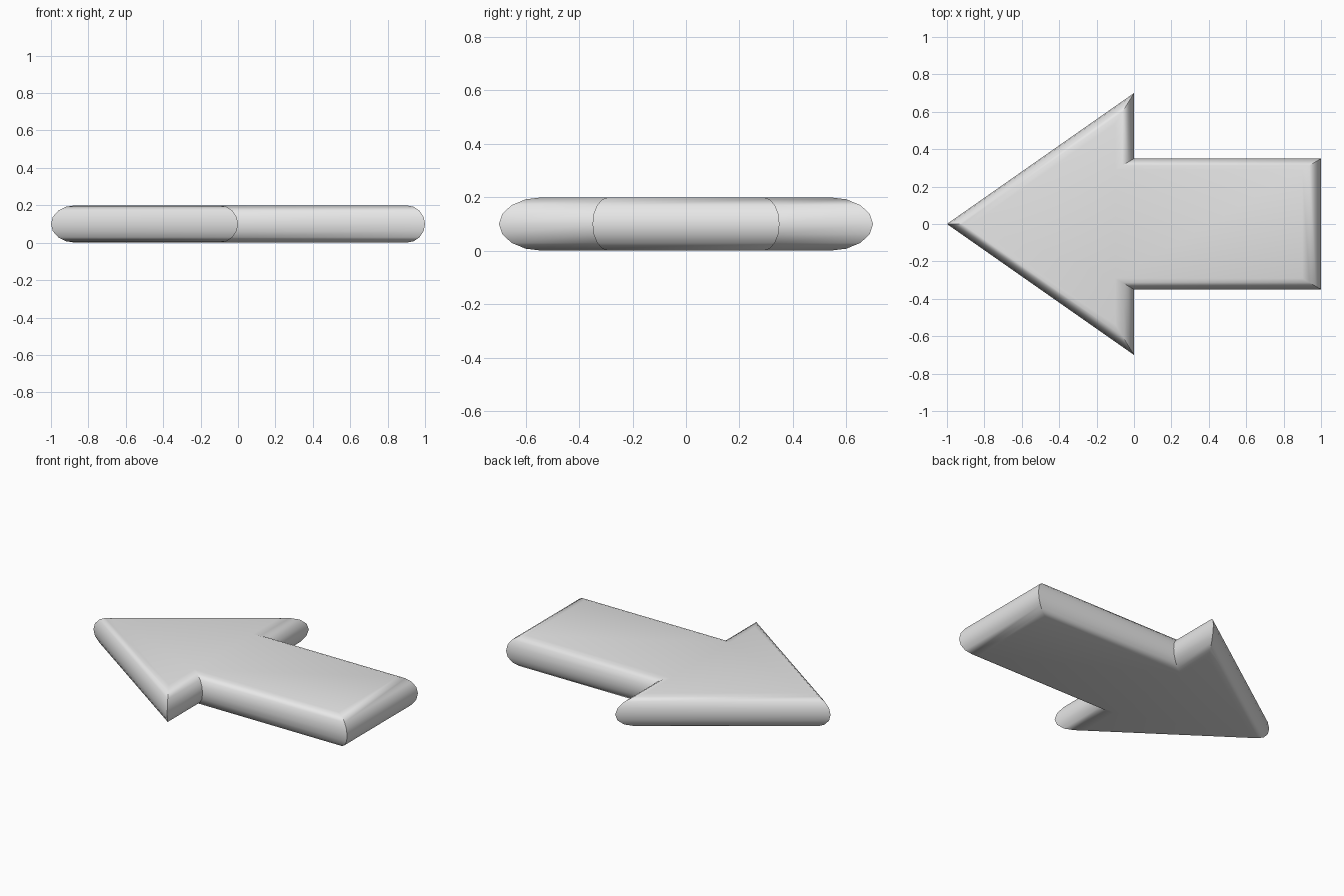
import bpy, bmesh, math
from mathutils import Vector

cube = bpy.data.objects.get("Cube")
if cube:
    bpy.data.objects.remove(cube, do_unlink=True)

RADIUS = 0.1      # rounding of the rim, half the thickness
SQUASH = 0.6      # the rim is narrower across y than along x
STEPS = 8         # facets around the half-round rim

# Arrow outline, counter-clockwise, pointing to -x
half = [(-1, 0), (0, -0.7), (0, -0.35), (1, -0.35)]
outline = half + [(x, -y) for x, y in reversed(half[1:])]
points = [Vector((x, y / SQUASH)) for x, y in outline]


def inward(a, b):
    d = (b - a).normalized()
    return Vector((-d.y, d.x))


def mitre(i):
    p, prev, nxt = points[i], points[i - 1], points[(i + 1) % len(points)]
    n1, n2 = inward(prev, p), inward(p, nxt)
    return (n1 + n2) / (1 + n1.dot(n2))


# Stack of mitred rings following a half circle
bm = bmesh.new()
rings = []
for s in range(STEPS + 1):
    angle = math.pi * (s / STEPS - 0.5)
    inset = RADIUS * (1 - math.cos(angle))
    z = RADIUS * (1 + math.sin(angle))
    ring = []
    for i, p in enumerate(points):
        q = p + mitre(i) * inset
        ring.append(bm.verts.new((q.x, q.y * SQUASH, z)))
    rings.append(ring)

# Rim faces and flat top and bottom
for low, high in zip(rings, rings[1:]):
    for i in range(len(points)):
        j = (i + 1) % len(points)
        bm.faces.new((low[i], low[j], high[j], high[i]))
bm.faces.new(rings[-1])
bm.faces.new(list(reversed(rings[0])))

mesh = bpy.data.meshes.new("arrow")
bm.to_mesh(mesh)
bm.free()
arrow = bpy.data.objects.new("arrow", mesh)
bpy.context.collection.objects.link(arrow)

# Light grey material
grey = bpy.data.materials.new("light grey")
grey.use_nodes = True
colour = (0.8, 0.8, 0.8, 1)
grey.diffuse_color = colour
for node in grey.node_tree.nodes:
    if node.type == 'BSDF_PRINCIPLED':
        node.inputs["Base Color"].default_value = colour
mesh.materials.append(grey)

# Smooth rim with sharp mitre edges
bpy.ops.object.select_all(action='DESELECT')
arrow.select_set(True)
bpy.context.view_layer.objects.active = arrow
bpy.ops.object.shade_smooth_by_angle(angle=math.radians(30))
